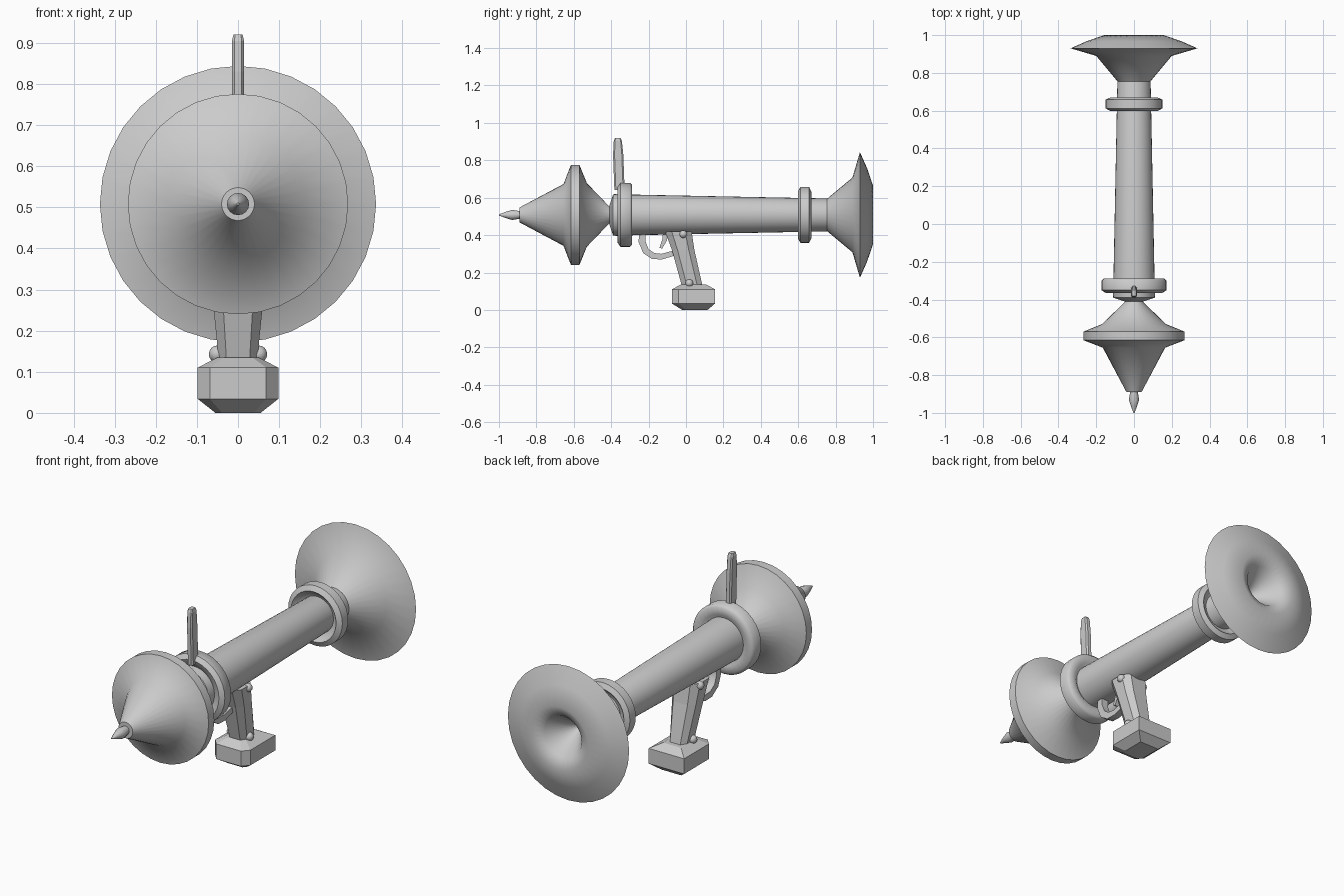
import bpy, bmesh, math
from mathutils import Vector

AXIS_Z = 0.508

if "Cube" in bpy.data.objects:
    bpy.data.objects.remove(bpy.data.objects["Cube"], do_unlink=True)

grey = bpy.data.materials.new("plain_grey")
grey.use_nodes = True
grey.diffuse_color = (0.6, 0.6, 0.6, 1)
grey.node_tree.nodes["Principled BSDF"].inputs["Base Color"].default_value = (0.6, 0.6, 0.6, 1)


def finish(name, bm, smooth=None):
    """Turn a bmesh into a named object with the grey material."""
    bmesh.ops.recalc_face_normals(bm, faces=bm.faces)
    mesh = bpy.data.meshes.new(name)
    bm.to_mesh(mesh)
    bm.free()
    mesh.materials.append(grey)
    obj = bpy.data.objects.new(name, mesh)
    bpy.context.collection.objects.link(obj)
    if smooth:
        bpy.ops.object.select_all(action='DESELECT')
        obj.select_set(True)
        bpy.context.view_layer.objects.active = obj
        bpy.ops.object.shade_smooth_by_angle(angle=math.radians(smooth))
    return obj


def bridge(bm, a, b):
    for i in range(len(a)):
        j = (i + 1) % len(a)
        bm.faces.new((a[i], a[j], b[j], b[i]))


def lathe(name, profile, segments=32):
    """Revolve (y, radius) points round the barrel axis and close both ends."""
    bm = bmesh.new()
    rings = []
    for y, r in profile:
        angles = [math.tau * i / segments for i in range(segments)]
        rings.append([bm.verts.new((r * math.sin(a), y, AXIS_Z + r * math.cos(a))) for a in angles])
    for a, b in zip(rings, rings[1:]):
        bridge(bm, a, b)
    bm.faces.new(rings[0])
    bm.faces.new(rings[-1])
    return finish(name, bm, 48)


def loft(name, sections, front, back, depth):
    """Stack (z, y0, y1, half width) sections with narrowed front and back faces."""
    bm = bmesh.new()
    rings = []
    for z, y0, y1, w in sections:
        d = (y1 - y0) * depth
        side = [(w * front, y0), (w, y0 + d), (w, y1 - d), (w * back, y1)]
        if back == 1:
            side.pop(2)
        outline = side + [(-x, y) for x, y in reversed(side)]
        rings.append([bm.verts.new((x, y, z)) for x, y in outline])
    for a, b in zip(rings, rings[1:]):
        bridge(bm, a, b)
    bm.faces.new(rings[0])
    bm.faces.new(rings[-1])
    return finish(name, bm)


def band(name, path, half_width):
    """Sweep a flat strip through (y, z, thickness) points."""
    bm = bmesh.new()
    rings = []
    for i, (y, z, t) in enumerate(path):
        p, q = path[max(i - 1, 0)], path[min(i + 1, len(path) - 1)]
        n = Vector((0, p[1] - q[1], q[0] - p[0])).normalized() * t / 2
        c = Vector((0, y, z))
        x = Vector((half_width, 0, 0))
        rings.append([bm.verts.new(v) for v in (c + n + x, c + n - x, c - n - x, c - n + x)])
    for a, b in zip(rings, rings[1:]):
        bridge(bm, a, b)
    bm.faces.new(rings[0])
    bm.faces.new(rings[-1])
    return finish(name, bm, 40)


# Warhead with its pointed fuse
lathe("fuse_tip", [(-1.0, 0.003), (-0.965, 0.016), (-0.93, 0.027), (-0.88, 0.019)], 16)
lathe("warhead", [(-0.89, 0.04), (-0.655, 0.165), (-0.615, 0.268), (-0.57, 0.268),
                  (-0.53, 0.17), (-0.41, 0.045), (-0.38, 0.045)])

# Barrel, muzzle and reinforcing rings
lathe("muzzle", [(-0.41, 0.05), (-0.39, 0.11), (-0.34, 0.115)])
lathe("barrel", [(-0.35, 0.11), (0.75, 0.088), (0.77, 0.083)])
lathe("front_ring", [(-0.33, 0.1), (-0.35, 0.115), (-0.365, 0.15), (-0.35, 0.172),
                     (-0.30, 0.172), (-0.288, 0.16), (-0.288, 0.125), (-0.305, 0.1)])
lathe("rear_ring", [(0.63, 0.085), (0.615, 0.11), (0.598, 0.125), (0.612, 0.15),
                    (0.658, 0.15), (0.67, 0.125), (0.655, 0.11), (0.645, 0.085)])

# Flared exhaust with its hollow nozzle
lathe("exhaust_bell", [(0.75, 0.083), (0.89, 0.2), (0.93, 0.336), (0.968, 0.25),
                       (1.0, 0.157), (0.972, 0.103), (0.83, 0.004)])

# Upright sight
loft("sight", [(0.64, -0.383, -0.328, 0.015), (0.83, -0.39, -0.335, 0.015),
               (0.905, -0.386, -0.343, 0.015), (0.92, -0.38, -0.35, 0.011)], 0.6, 0.6, 0.15)

# Grip and its heavy foot
loft("grip", [(0.42, -0.112, 0.03, 0.074), (0.32, -0.075, 0.045, 0.066),
              (0.12, -0.02, 0.09, 0.046)], 0.6, 0.6, 0.25)
loft("grip_foot", [(0, -0.02, 0.115, 0.055), (0.034, -0.075, 0.155, 0.098),
                   (0.11, -0.075, 0.155, 0.098), (0.135, -0.03, 0.11, 0.05)], 0.7, 1, 0.15)

# Trigger guard and trigger
band("trigger_guard", [(-0.235, 0.42, 0.035), (-0.235, 0.365, 0.036), (-0.215, 0.315, 0.036),
                       (-0.175, 0.288, 0.034), (-0.13, 0.285, 0.03), (-0.06, 0.305, 0.028)], 0.018)
band("trigger", [(-0.108, 0.42, 0.03), (-0.114, 0.375, 0.025), (-0.135, 0.33, 0.015)], 0.012)

# Round bolts on both sides of the grip
for side, label in ((1, "left"), (-1, "right")):
    for x, y, z, place in ((0.066, -0.015, 0.405, "upper"), (0.05, 0.018, 0.143, "lower")):
        bm = bmesh.new()
        bmesh.ops.create_uvsphere(bm, u_segments=12, v_segments=8, radius=0.021)
        bmesh.ops.translate(bm, verts=bm.verts, vec=(side * x, y, z))
        finish(f"{label}_{place}_bolt", bm, 60)
